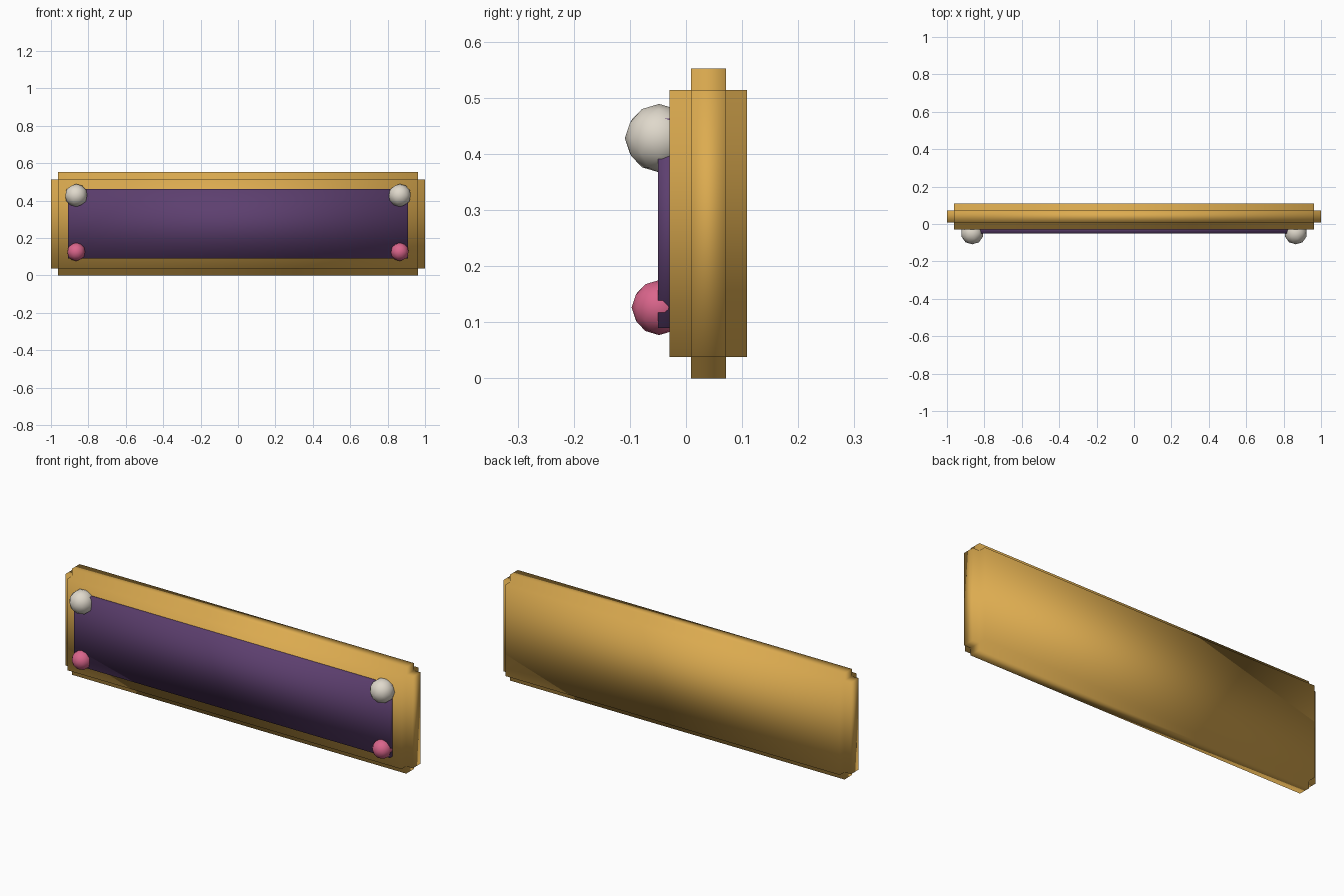
import bpy

cube = bpy.data.objects.get("Cube")
if cube:
    bpy.data.objects.remove(cube, do_unlink=True)


def material(name, rgb):
    m = bpy.data.materials.new(name)
    m.use_nodes = True
    m.diffuse_color = (*rgb, 1)
    m.node_tree.nodes["Principled BSDF"].inputs["Base Color"].default_value = (*rgb, 1)
    return m


gold = material("gold", (0.72, 0.41, 0.08))
purple = material("purple", (0.11, 0.05, 0.16))
pearl = material("pearl", (0.74, 0.69, 0.60))
pink = material("pink", (0.70, 0.13, 0.26))


def finish(name, mat):
    obj = bpy.context.object
    obj.name = name
    obj.data.materials.append(mat)
    bpy.ops.object.shade_smooth()
    return obj


def box(name, low, high, mat):
    centre = [(a + b) / 2 for a, b in zip(low, high)]
    bpy.ops.mesh.primitive_cube_add(size=1, location=centre)
    bpy.context.object.scale = [b - a for a, b in zip(low, high)]
    bpy.ops.object.transform_apply(location=False, rotation=False, scale=True)
    return finish(name, mat)


# Plaque body with square steps cut along every edge
body = box("plaque_body", (-1, -0.029, 0), (1, 0.109, 0.552), gold)
step = body.modifiers.new("stepped_edge", "BEVEL")
step.width = 0.038
step.segments = 2
step.profile = 0
step.limit_method = "NONE"

# Raised front panel
box("front_panel", (-0.91, -0.05, 0.09), (0.91, -0.01, 0.463), purple)

# Corner studs: large above, small below
for side, x in (("left", 0.865), ("right", -0.865)):
    for level, z, radius, mat in (("upper", 0.428, 0.061, pearl),
                                  ("lower", 0.126, 0.049, pink)):
        bpy.ops.mesh.primitive_ico_sphere_add(
            subdivisions=2, radius=radius, location=(x, -0.048, z))
        finish(f"{level}_{side}_stud", mat)
